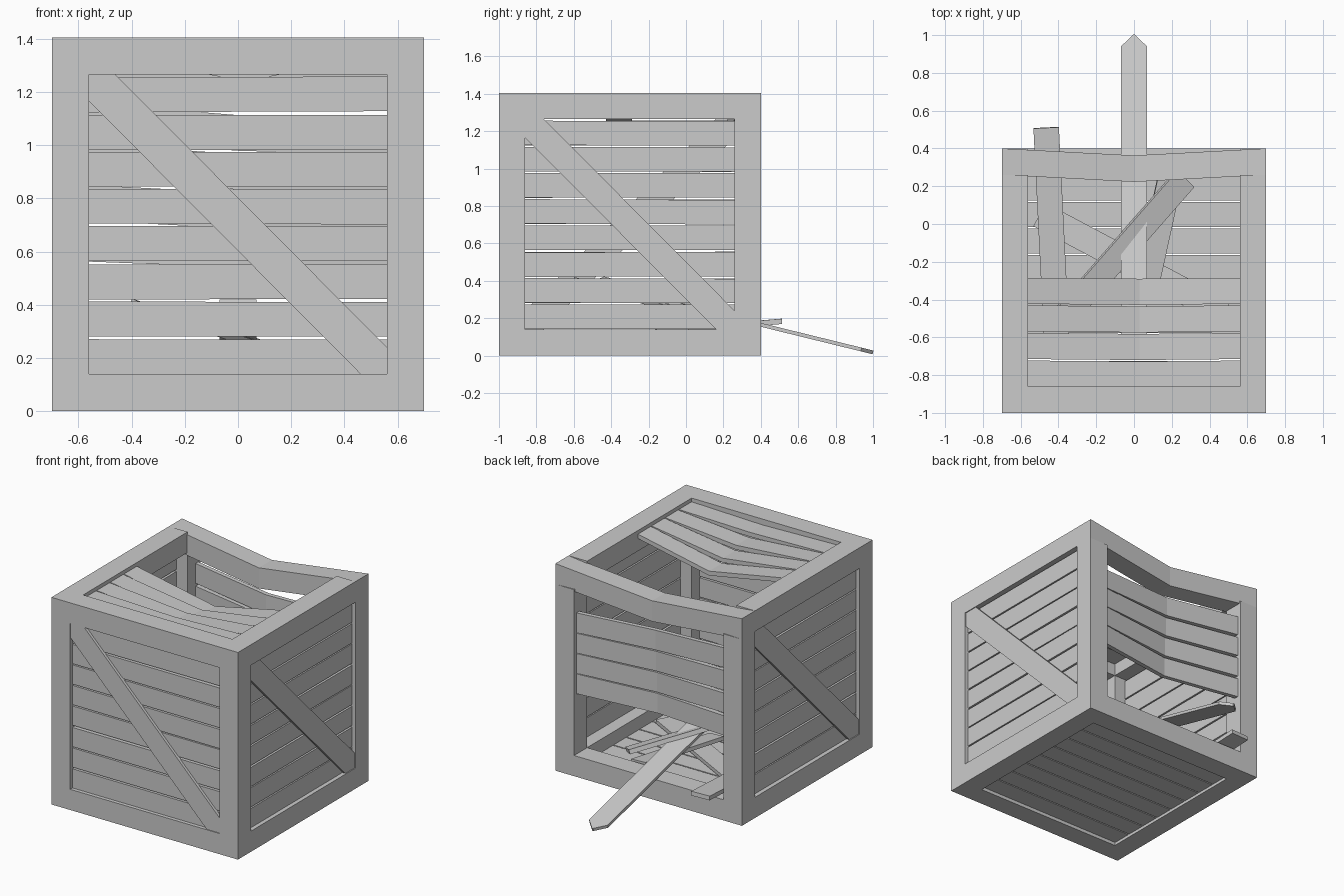
import bpy, math, random
from mathutils import Vector, Matrix

if "Cube" in bpy.data.objects:
    bpy.data.objects.remove(bpy.data.objects["Cube"])

random.seed(4)
CY = -0.3          # crate centre in y
H, IN = 0.7, 0.56  # half size, half opening
TOP, W = 1.405, 0.14
PITCH = (TOP - 2 * W) / 8


def mesh(name, verts, faces, mat=None):
    me = bpy.data.meshes.new(name)
    me.from_pydata([tuple(v) for v in verts], [], faces)
    if mat:
        me.transform(mat)
    me.update()
    ob = bpy.data.objects.new(name, me)
    bpy.context.collection.objects.link(ob)
    return ob


def bar(name, sections, mat=None):
    """Loft of rectangles: each section is (centre, half width, half thickness)."""
    verts, faces = [], []
    for c, w, t in sections:
        c, w, t = Vector(c), Vector(w), Vector(t)
        verts += [c - w - t, c + w - t, c + w + t, c - w + t]
    n = len(sections)
    # keep normals outward whatever the axis handedness
    c0, w0, t0 = (Vector(v) for v in sections[0])
    flip = (Vector(sections[-1][0]) - c0).dot(w0.cross(t0)) < 0
    faces.append((3, 2, 1, 0))
    for s in range(n - 1):
        for i in range(4):
            j = (i + 1) % 4
            a = 4 * s
            faces.append((a + i, a + j, a + 4 + j, a + 4 + i))
    e = 4 * (n - 1)
    faces.append((e, e + 1, e + 2, e + 3))
    if flip:
        faces = [f[::-1] for f in faces]
    return mesh(name, verts, faces, mat)


def box(name, lo, hi, mat=None):
    x0, y0, z0 = lo
    x1, y1, z1 = hi
    my, mz = (y0 + y1) / 2, (z0 + z1) / 2
    sec = [((x, my, mz), (0, (y1 - y0) / 2, 0), (0, 0, (z1 - z0) / 2)) for x in (x0, x1)]
    return bar(name, sec, mat)


def debris(name, a, b, width, thick=0.03, roll=0.0, tip=0.0):
    """Loose plank between two points, optionally with a pointed end."""
    a, b = Vector(a), Vector(b)
    d = (b - a).normalized()
    w = d.cross(Vector((0, 0, 1))).normalized()
    w = Matrix.Rotation(roll, 3, d) @ w
    t = w.cross(d) * thick / 2
    w = w * width / 2
    sec = [(a, w, t), (b, w, t)]
    if tip:
        sec = [(a, w, t), (b - d * tip, w, t), (b, w * 0.06, t)]
    return bar(name, sec)


# Frame: corner posts (back posts stop under the sagging beam)
y0, y1 = CY - H, CY + H
for sx in (-1, 1):
    xa, xb = sorted((sx * IN, sx * H))
    box("front_post", (xa, y0, 0), (xb, y0 + W, TOP))
    box("back_post", (xa, y1 - W, 0), (xb, y1, TOP - W))
    for z in (0, TOP - W):
        box("side_beam", (xa, y0 + W, z), (xb, y1 - W, z + W))
for z in (0, TOP - W):
    box("front_beam", (-IN, y0, z), (IN, y0 + W, z + W))
box("back_bottom_beam", (-IN, y1 - W, 0), (IN, y1, W))

# Back top beam, knocked inwards and down
bar("sagging_beam", [((x, y1 - W / 2 + dy, TOP - W / 2 + dz), (0, W / 2, 0), (0, 0, W / 2))
                     for x, dy, dz in ((-H, 0, 0), (0, -0.037, -0.08), (H, 0, 0))])

# Plank panels with diagonal brace: front, right, left
for side, ang in (("front", 0), ("right", 90), ("left", -90)):
    m = Matrix.Translation((0, CY, 0)) @ Matrix.Rotation(math.radians(ang), 4, "Z")
    for i in range(8):
        z = W + PITCH * (i + 0.5) - 0.5 * 0.008
        j = [random.uniform(-0.003, 0.003) for _ in range(2)]
        bar(side + "_plank", [((s * (IN + 0.005), -H + 0.04, z + j[k]), (0, 0, PITCH / 2 - 0.005),
                               (0, 0.015, 0)) for k, s in enumerate((-1, 1))], m)
    lo, hi, c = W, TOP - W, 0.1
    prof = [(-IN, hi), (-IN, hi - c), (IN - c, lo), (IN, lo), (IN, lo + c), (-IN + c, hi)]
    vs = [(u, d, v) for d in (-H + 0.006, -H + 0.03) for u, v in prof]
    fs = [tuple(range(6)), tuple(range(11, 5, -1))]
    fs += [((i + 1) % 6, i, i + 6, (i + 1) % 6 + 6) for i in range(6)]
    mesh(side + "_brace", vs, fs, m)

# Floor planks
for i in range(8):
    y = y0 + W + 0.14 * i
    box("floor_plank", (-IN, y + 0.004, 0.02), (IN, y + 0.136, 0.05))

# Remaining lid planks, snapped downwards more towards the hole
for i in range(4):
    y = y0 + W + 0.146 * (i + 0.5) - 0.005
    dip = 0.015 + 0.032 * i
    bar("lid_plank", [((x, y + dy, TOP - 0.04 + dz), (0, 0.069, 0), (0, 0, 0.015))
                      for x, dy, dz in ((-IN, 0, 0), (0.03, -0.005, -dip), (IN, 0, 0))])

# Remaining back planks, cracked inwards
for i in range(4):
    z = 0.55 + 0.146 * (i + 0.5)
    push = 0.07 - 0.008 * i
    tilt = 0.006 + 0.008 * i
    bar("back_plank", [((x, y1 - 0.04 - p, z + dz), (0, 0, 0.067), (0, 0.015, 0))
                       for x, p, dz in ((-IN, 0, tilt), (0, push, -0.015), (IN, 0, -tilt))])

# Loose planks lying inside and poking out of the back
debris("ramp_plank", (0, -0.6, 0.41), (0, 1.0, 0.017), 0.14, 0.02, 0, 0.065)
debris("loose_plank_left", (-0.41, -0.6, 0.09), (-0.465, 0.51, 0.183), 0.135, 0.028)
debris("loose_plank_crossed", (-0.36, -0.48, 0.39), (0.27, 0.24, 0.19), 0.13, 0.03, 0.3)
debris("loose_plank_floor", (-0.5, 0.05, 0.07), (0.48, -0.47, 0.075), 0.14, 0.025)
debris("loose_plank_right", (0.05, -0.4, 0.1), (0.19, 0.24, 0.13), 0.13, 0.025, 0.15)
